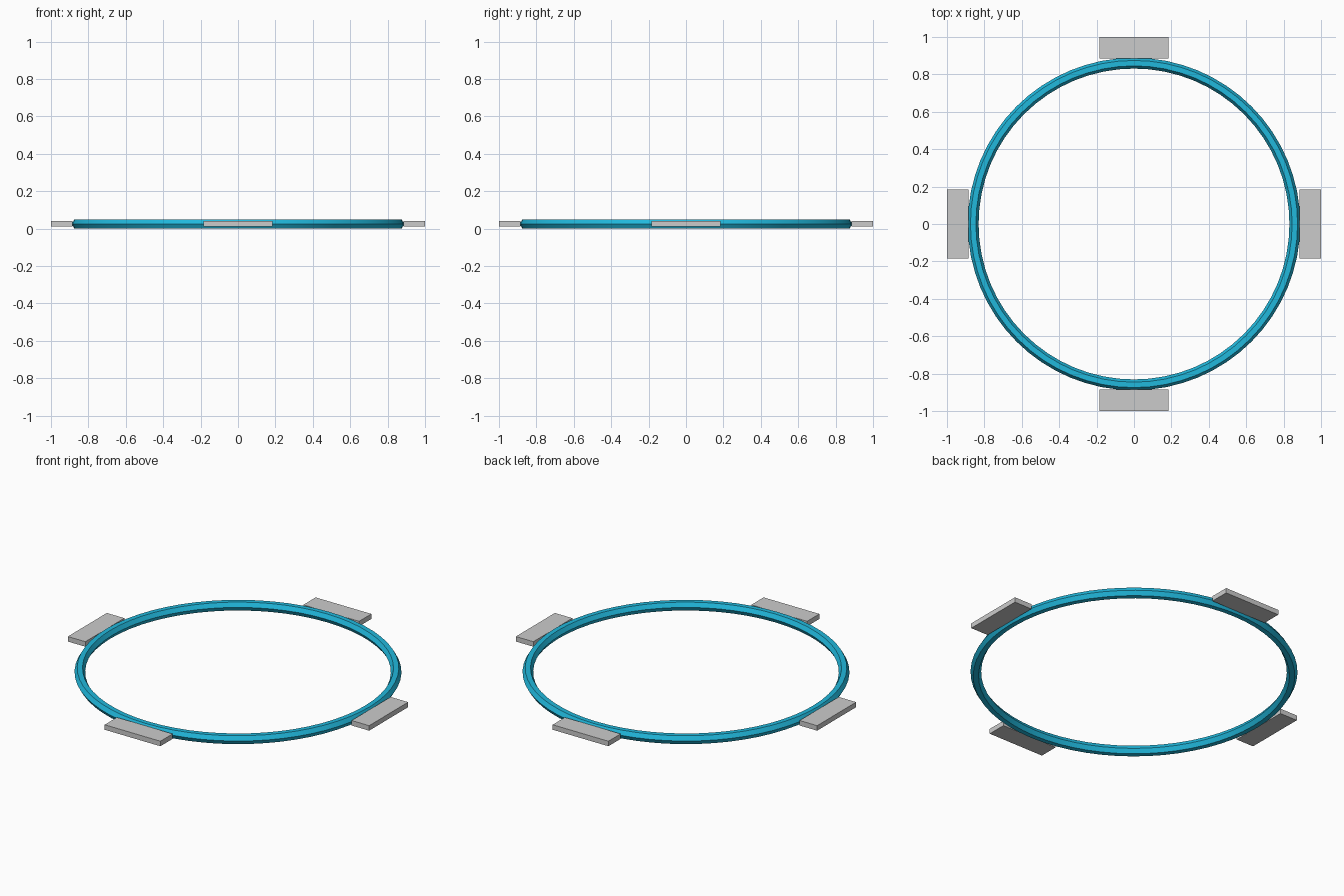
import bpy, math

if "Cube" in bpy.data.objects:
    bpy.data.objects.remove(bpy.data.objects["Cube"])

RING_R, TUBE_R, SIDES = 0.86, 0.029, 6
MID_Z = TUBE_R * math.sin(math.pi / 3)

# Cyan hoop with a flat-topped hexagonal section
bpy.ops.mesh.primitive_torus_add(major_radius=RING_R, minor_radius=TUBE_R,
                                 major_segments=64, minor_segments=SIDES,
                                 location=(0, 0, MID_Z))
hoop = bpy.context.object
hoop.name = "hoop"
bpy.ops.object.shade_smooth_by_angle(angle=math.radians(30))
cyan = bpy.data.materials.new("cyan")
cyan.diffuse_color = (0.015, 0.48, 0.72, 1)
cyan.use_nodes = True
cyan.node_tree.nodes["Principled BSDF"].inputs["Base Color"].default_value = cyan.diffuse_color
hoop.data.materials.append(cyan)


# Four flat tabs around the outside of the hoop
def tab(name, angle):
    inner, outer, width, height = 0.884, 1.0, 0.37, 0.03
    r = (inner + outer) / 2
    bpy.ops.mesh.primitive_cube_add(
        size=1, location=(r * math.cos(angle), r * math.sin(angle), MID_Z + 0.001),
        rotation=(0, 0, angle))
    ob = bpy.context.object
    ob.name = name
    ob.scale = (outer - inner, width, height)
    bpy.ops.object.transform_apply(location=False, rotation=False, scale=True)


for i, side in enumerate(("right", "back", "left", "front")):
    tab(side + "_tab", i * math.pi / 2)
